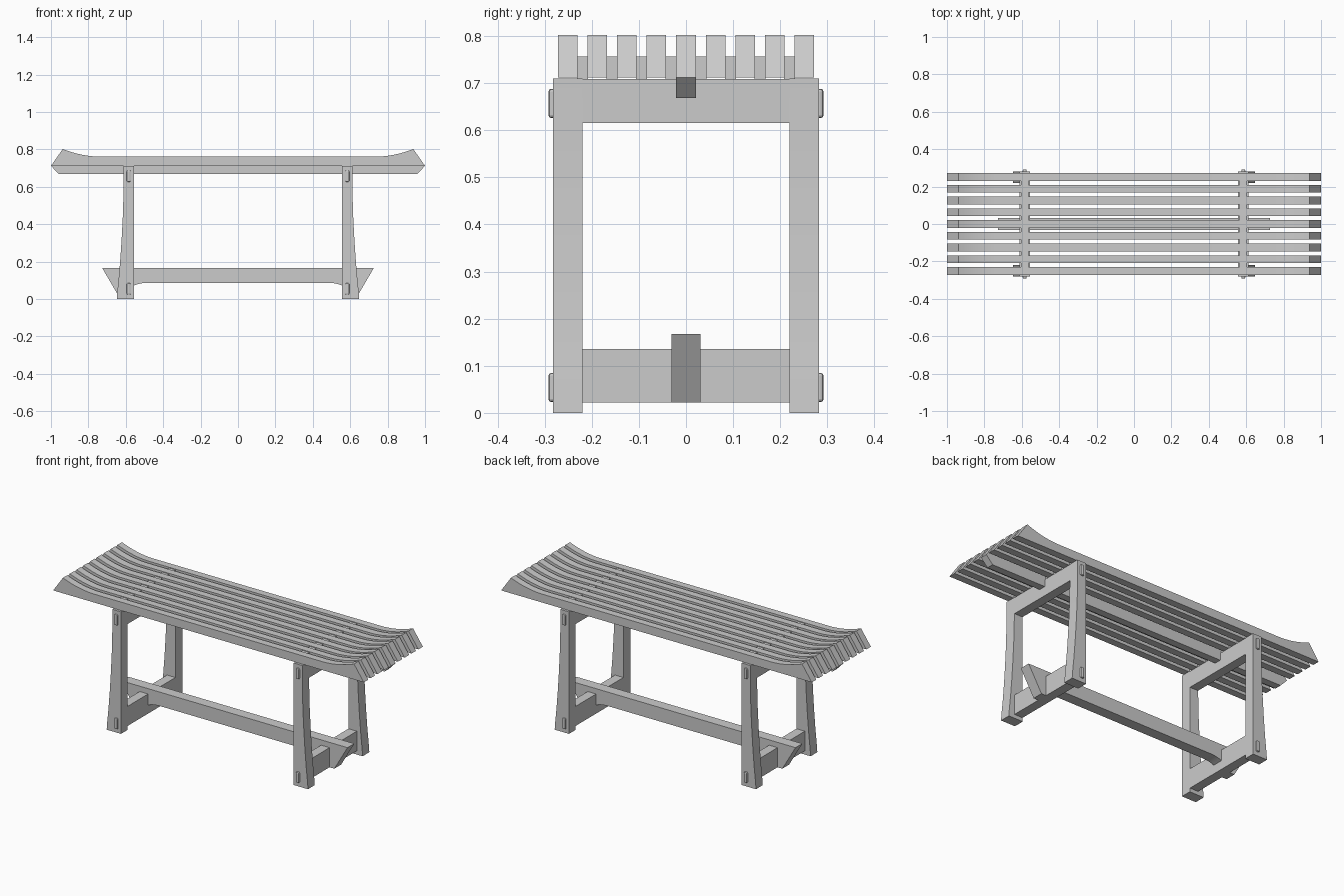
import bpy
import bmesh
import math
from mathutils import Vector

if "Cube" in bpy.data.objects:
    bpy.data.objects.remove(bpy.data.objects["Cube"], do_unlink=True)

# Single grey finish
grey = bpy.data.materials.new("plain_grey")
grey.use_nodes = True
colour = (0.6, 0.6, 0.6, 1.0)
grey.diffuse_color = colour
grey.node_tree.nodes["Principled BSDF"].inputs["Base Color"].default_value = colour


def finish(name, bm):
    bmesh.ops.recalc_face_normals(bm, faces=bm.faces[:])
    mesh = bpy.data.meshes.new(name)
    bm.to_mesh(mesh)
    bm.free()
    mesh.materials.append(grey)
    obj = bpy.data.objects.new(name, mesh)
    bpy.context.collection.objects.link(obj)
    return obj


def board(name, profile, y0, y1):
    """Extrude an (x, z) outline from y0 to y1, smoothing only its curves."""
    bm = bmesh.new()
    face = bm.faces.new([bm.verts.new((x, y0, z)) for x, z in profile])
    moved = bmesh.ops.extrude_face_region(bm, geom=[face])["geom"]
    bmesh.ops.translate(bm, vec=(0, y1 - y0, 0),
                        verts=[v for v in moved if isinstance(v, bmesh.types.BMVert)])
    obj = finish(name, bm)
    bpy.ops.object.select_all(action="DESELECT")
    obj.select_set(True)
    bpy.context.view_layer.objects.active = obj
    bpy.ops.object.shade_smooth_by_angle(angle=math.radians(25))
    return obj


def box(name, lo, hi, bevel=0.0):
    lo, hi = Vector(lo), Vector(hi)
    bm = bmesh.new()
    bmesh.ops.create_cube(bm, size=1)
    for v in bm.verts:
        v.co = (lo + hi) / 2 + v.co * (hi - lo)
    if bevel:
        bmesh.ops.bevel(bm, geom=bm.edges[:], offset=bevel, segments=2,
                        profile=0.5, affect="EDGES")
    return finish(name, bm)


def mirrored(half):
    """Complete a right-hand outline with its left-hand mirror."""
    return half + [(-x, z) for x, z in reversed(half)]


# Seat slats with upswept ends; the middle one is deeper
SEAT_Z, TOP_Z = 0.712, 0.761
sweep = [(0.73 + 0.207 * t, TOP_Z + 0.041 * t ** 2) for t in [i / 10 for i in range(11)]]
upper = [(1.0, SEAT_Z)] + sweep[::-1]
PITCH, HALF = 0.0627, 0.0207
for i in range(9):
    y = (i - 4) * PITCH
    half = [(0.958, 0.668)] + upper if i == 4 else upper
    board(f"seat_slat_{i + 1}", mirrored(half), y - HALF, y + HALF)

# Long stretcher with flared, undercut ends
stretcher = [(0.49, 0.086), (0.515, 0.084), (0.538, 0.079), (0.556, 0.072),
             (0.575, 0.022), (0.642, 0.022), (0.727, 0.167)]
board("stretcher", mirrored(stretcher), -0.031, 0.031)

# Leg outline: straight inside, curved outside
leg = [(0.556, 0.0), (0.648, 0.0), (0.646, 0.03), (0.636, 0.13), (0.628, 0.23),
       (0.621, 0.34), (0.615, 0.46), (0.612, 0.58), (0.612, 0.71), (0.556, 0.71)]

for side, s in (("left", 1), ("right", -1)):
    def side_box(name, x0, x1, y0, y1, z0, z1, bevel=0.0):
        xs = sorted((s * x0, s * x1))
        box(f"{side}_{name}", (xs[0], y0, z0), (xs[1], y1, z1), bevel)

    # Cross rails joining the front and back legs
    side_box("upper_rail", 0.557, 0.611, -0.222, 0.222, 0.615, 0.709)
    side_box("lower_rail", 0.557, 0.611, -0.222, 0.222, 0.022, 0.136)

    # Spacers between neighbouring slats
    for i in range(8):
        y = (i - 3.5) * PITCH
        gap = PITCH / 2 - HALF + 0.001
        side_box(f"spacer_{i + 1}", 0.563, 0.605, y - gap, y + gap, 0.709, 0.757)

    # Legs with protruding tenon ends
    for end, e in (("front", -1), ("back", 1)):
        y0, y1 = sorted((e * 0.22, e * 0.282))
        board(f"{end}_{side}_leg", [(s * x, z) for x, z in leg], y0, y1)
        t0, t1 = sorted((e * 0.26, e * 0.292))
        side_box(f"{end}_upper_tenon", 0.574, 0.595, t0, t1, 0.626, 0.688, 0.006)
        side_box(f"{end}_lower_tenon", 0.574, 0.595, t0, t1, 0.023, 0.085, 0.006)
